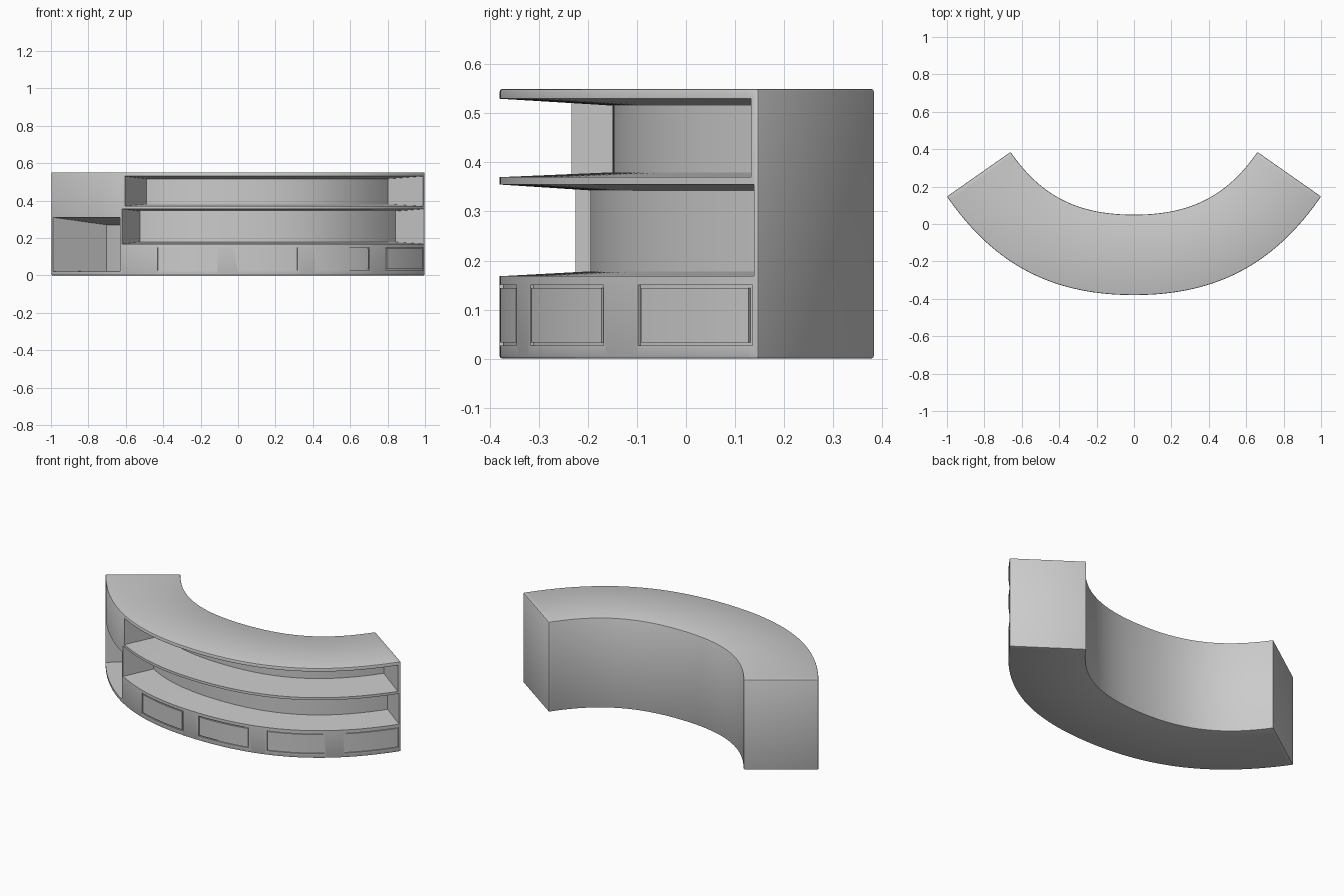
import bpy
import bmesh
from mathutils import Vector

cube = bpy.data.objects.get("Cube")
if cube:
    bpy.data.objects.remove(cube)

HEIGHT = 0.55
STEPS = 48

grey = bpy.data.materials.new("neutral_grey")
grey.use_nodes = True
tone = (0.6, 0.6, 0.6, 1)
grey.diffuse_color = tone
grey.node_tree.nodes["Principled BSDF"].inputs["Base Color"].default_value = tone

# Half plans of the front and back edges, mirrored about the middle
FRONT = [Vector(p) for p in ((0, -0.38), (0.45, -0.38), (0.755, -0.208), (1, 0.147))]
BACK = [Vector(p) for p in ((0, 0.05), (0.30, 0.05), (0.495, 0.147), (0.66, 0.385))]


def plan(points, s):
    """Point at s, from -1 (one end) to 1 (other end)."""
    t, u = abs(s), 1 - abs(s)
    a, b, c, d = points
    p = a * u**3 + b * 3 * u * u * t + c * 3 * u * t * t + d * t**3
    return Vector((-p.x if s < 0 else p.x, p.y))


def param(x):
    """Curve parameter of the front edge at a given x."""
    low, high = -1.0, 1.0
    for _ in range(40):
        mid = (low + high) / 2
        if plan(FRONT, mid).x < x:
            low = mid
        else:
            high = mid
    return low


def inset(s, depth):
    """Point on the front edge pushed inwards by depth."""
    e = 0.002
    tangent = plan(FRONT, min(s + e, 1)) - plan(FRONT, max(s - e, -1))
    normal = Vector((-tangent.y, tangent.x)).normalized()
    return plan(FRONT, s) + normal * depth


def sweep(name, s0, s1, section, steps=STEPS):
    """Closed solid through the cross-sections returned by section(s)."""
    bm = bmesh.new()
    rings = []
    for i in range(steps + 1):
        s = s0 + (s1 - s0) * i / steps
        rings.append([bm.verts.new(p) for p in section(s)])
    for r, q in zip(rings, rings[1:]):
        for k in range(4):
            n = (k + 1) % 4
            bm.faces.new((r[k], r[n], q[n], q[k]))
    bm.faces.new(rings[0])
    bm.faces.new(rings[-1][::-1])
    bmesh.ops.recalc_face_normals(bm, faces=bm.faces)
    mesh = bpy.data.meshes.new(name)
    bm.to_mesh(mesh)
    bm.free()
    mesh.materials.append(grey)
    obj = bpy.data.objects.new(name, mesh)
    bpy.context.collection.objects.link(obj)
    return obj


def block(name, x0, x1, z0, z1, d0, d1, floor_rise=0, top_drop=0):
    """Curved block behind the front edge; floor and top taper inwards."""
    def section(s):
        out = []
        for d, at_top in ((d0, 0), (d1, 0), (d1, 1), (d0, 1)):
            f = d / d1
            z = z1 - top_drop * f if at_top else z0 + floor_rise * f
            out.append((*inset(s, d), z))
        return out
    return sweep(name, param(x0), param(x1), section)


def activate(obj):
    bpy.ops.object.select_all(action='DESELECT')
    obj.select_set(True)
    bpy.context.view_layer.objects.active = obj


def apply(obj, mod):
    activate(obj)
    bpy.ops.object.modifier_apply(modifier=mod.name)


def bevel(obj, width):
    mod = obj.modifiers.new("soft_edges", 'BEVEL')
    mod.width, mod.segments, mod.limit_method = width, 2, 'ANGLE'
    apply(obj, mod)


def cut(obj, cutter):
    mod = obj.modifiers.new("cut", 'BOOLEAN')
    mod.operation, mod.solver, mod.object = 'DIFFERENCE', 'EXACT', cutter
    apply(obj, mod)
    bpy.data.objects.remove(cutter)


def smooth(obj):
    activate(obj)
    bpy.ops.object.shade_smooth_by_angle(angle=0.5)


# Curved counter body
def body_section(s):
    f, b = plan(FRONT, s), plan(BACK, s)
    return (*f, 0), (*b, 0), (*b, HEIGHT), (*f, HEIGHT)


body = sweep("counter_body", -1, 1, body_section, STEPS * 2)
bevel(body, 0.005)

# Two long open shelves and the tall open bay at one end
cut(body, block("upper_shelf", -0.605, 0.99, 0.37, 0.53, -0.02, 0.23, 0.01, 0.014))
cut(body, block("lower_shelf", -0.62, 0.994, 0.168, 0.355, -0.02, 0.185, 0.01, 0.012))
cut(body, block("end_bay", -0.988, -0.632, 0.02, 0.31, -0.02, 0.35, 0.004, 0.04))

# Drawer recesses, each filled by a front with a thin gap around it
GAP = 0.006
drawers = [(-0.43, -0.11), (0, 0.318), (0.42, 0.704), (0.79, 0.992)]
for i, (x0, x1) in enumerate(drawers):
    cut(body, block("recess", x0, x1, 0.027, 0.15, -0.02, 0.007))
    front = block(f"drawer_front_{i + 1}", x0 + GAP, x1 - GAP,
                  0.027 + GAP, 0.15 - GAP, 0.0005, 0.0085)
    smooth(front)
smooth(body)
